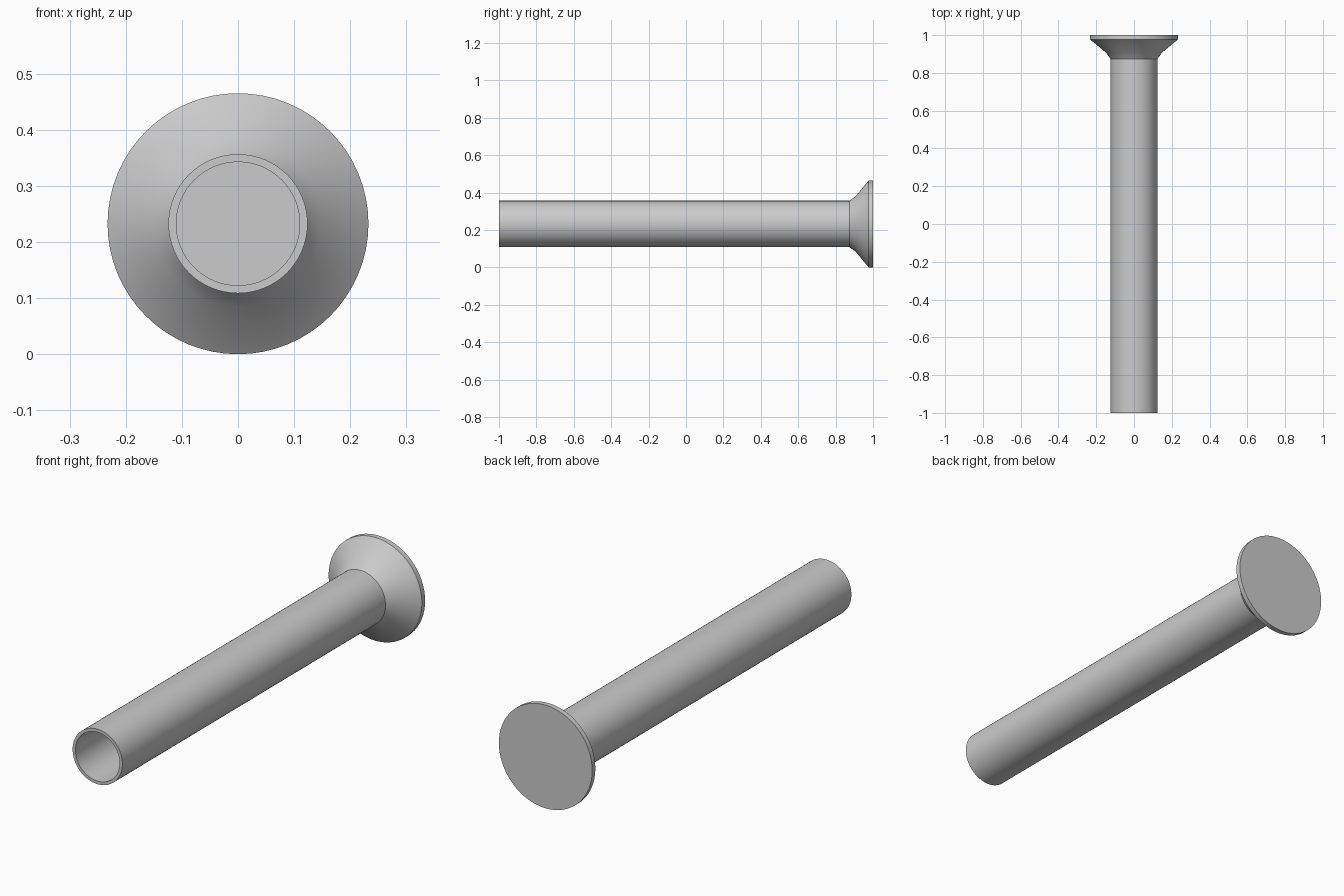
import bpy, bmesh, math
from mathutils import Matrix, Vector

if "Cube" in bpy.data.objects:
    bpy.data.objects.remove(bpy.data.objects["Cube"])

SIDES = 64
AXIS_Z = 0.2325


def lathe(name, profile):
    """Spin (radius, y) points around the lengthwise axis."""
    bm = bmesh.new()
    verts = [bm.verts.new((r, y, 0)) for r, y in profile]
    edges = [bm.edges.new(pair) for pair in zip(verts, verts[1:])]
    bmesh.ops.spin(bm, geom=verts + edges, cent=(0, 0, 0), axis=(0, 1, 0),
                   angle=math.tau, steps=SIDES, use_duplicate=False)
    bmesh.ops.remove_doubles(bm, verts=bm.verts, dist=1e-5)
    bmesh.ops.recalc_face_normals(bm, faces=bm.faces)
    mesh = bpy.data.meshes.new(name)
    bm.to_mesh(mesh)
    bm.free()
    obj = bpy.data.objects.new(name, mesh)
    obj.location.z = AXIS_Z
    bpy.context.collection.objects.link(obj)
    bpy.ops.object.select_all(action='DESELECT')
    obj.select_set(True)
    bpy.context.view_layer.objects.active = obj
    bpy.ops.object.shade_smooth_by_angle(angle=math.radians(20))
    return obj


# Hollow rivet: blind bore, tubular shank, flared head and flat rim
lathe("hollow_rivet", [
    (0, 0.872), (0.11, 0.872), (0.11, -1), (0.124, -1),
    (0.124, 0.873), (0.148, 0.907), (0.2325, 0.977),
    (0.2325, 1), (0, 1),
])
